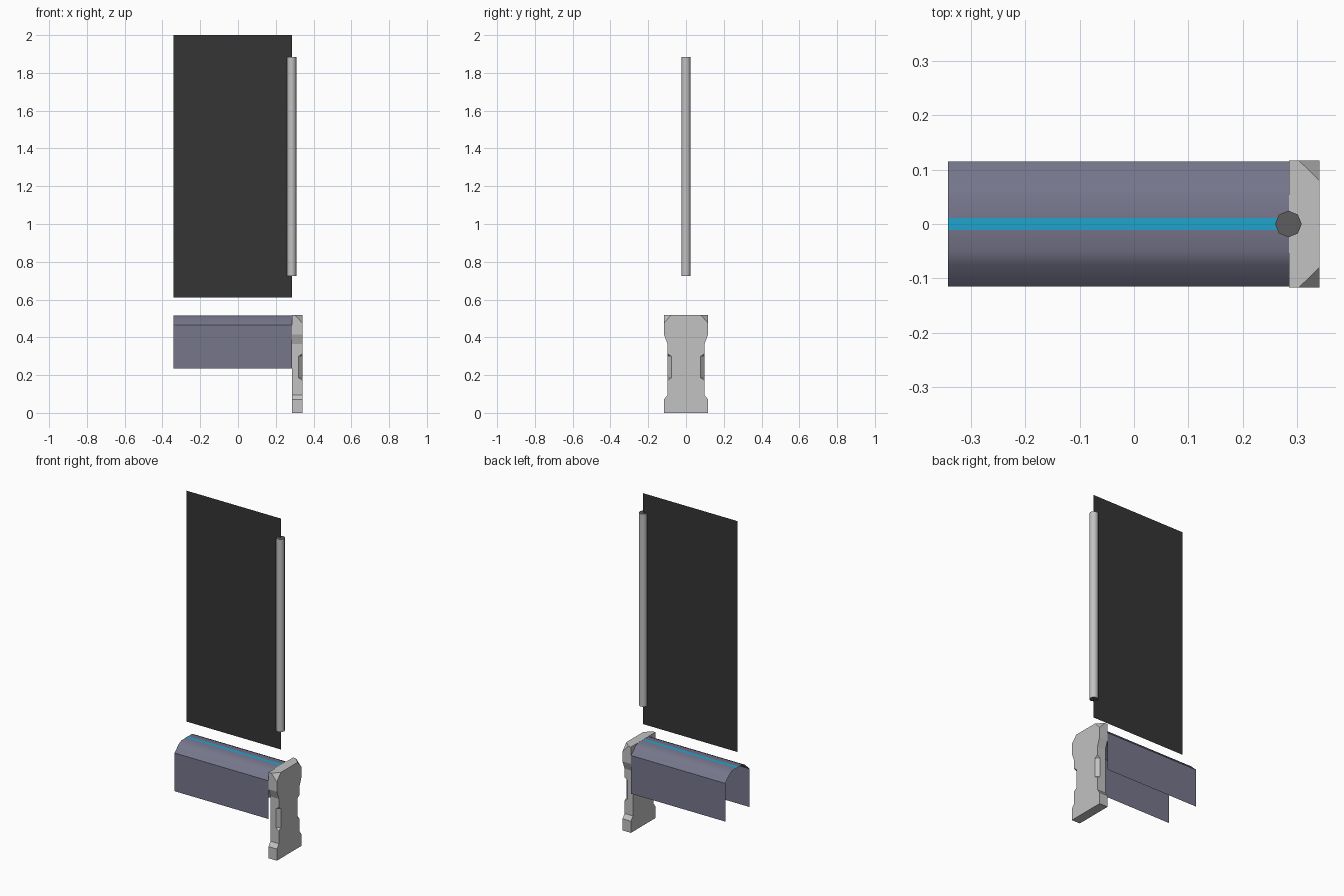
import bpy, bmesh, math
from mathutils import Vector

if "Cube" in bpy.data.objects:
    bpy.data.objects.remove(bpy.data.objects["Cube"])


def material(name, rgb):
    m = bpy.data.materials.new(name)
    m.diffuse_color = (*rgb, 1)
    m.use_nodes = True
    m.node_tree.nodes["Principled BSDF"].inputs["Base Color"].default_value = m.diffuse_color
    return m


light_grey = material("light grey", (0.54, 0.54, 0.54))
dark_grey = material("dark grey", (0.11, 0.11, 0.11))
charcoal = material("charcoal", (0.036, 0.036, 0.036))
slate = material("slate violet", (0.18, 0.18, 0.26))
blue = material("light blue", (0.015, 0.37, 0.62))


def finish(bm, name, *mats):
    mesh = bpy.data.meshes.new(name)
    bm.to_mesh(mesh)
    bm.free()
    obj = bpy.data.objects.new(name, mesh)
    bpy.context.collection.objects.link(obj)
    for m in mats:
        mesh.materials.append(m)
    return obj


def activate(obj):
    bpy.ops.object.select_all(action='DESELECT')
    obj.select_set(True)
    bpy.context.view_layer.objects.active = obj


def sheet(name, profile, x0, x1, mat):
    """Sweep an open (y, z) profile along x as a thin sheet."""
    bm = bmesh.new()
    a = [bm.verts.new((x0, y, z)) for y, z in profile]
    b = [bm.verts.new((x1, y, z)) for y, z in profile]
    for i in range(len(profile) - 1):
        bm.faces.new((a[i], b[i], b[i + 1], a[i + 1]))
    return finish(bm, name, mat)


LEFT, JOIN, RIGHT = -0.342, 0.285, 0.341

# Upright thin panel
sheet("panel", [(0, 0.61), (0, 2.0)], LEFT, JOIN, charcoal)

# Open-ended folded cover with bevelled shoulders
half = [(0.115, 0.235), (0.115, 0.465), (0.075, 0.504), (0.05, 0.516)]
cover = sheet("cover", [(-y, z) for y, z in half] + half[::-1], LEFT, JOIN, slate)
activate(cover)
bpy.ops.object.shade_smooth_by_angle(angle=math.radians(30))

# Blue stripe along the cover top
sheet("stripe", [(-0.011, 0.5175), (0.011, 0.5175)], LEFT, JOIN, blue)

# Eight-sided post with dark ends
bm = bmesh.new()
bmesh.ops.create_cone(bm, cap_ends=True, segments=8, radius1=0.0245, radius2=0.0245, depth=1.16)
bmesh.ops.translate(bm, verts=bm.verts, vec=(0.284, 0, 1.305))
bm.normal_update()
for f in bm.faces:
    f.material_index = 1 if abs(f.normal.z) > 0.5 else 0
post = finish(bm, "post", light_grey, dark_grey)
activate(post)
bpy.ops.object.shade_smooth_by_angle(angle=math.radians(50))

# Waisted end foot
bm = bmesh.new()
side = [(0.117, 0), (0.117, 0.07), (0.098, 0.095), (0.098, 0.365), (0.117, 0.415), (0.117, 0.517)]
outline = side + [(-y, z) for y, z in side[::-1]]
face = bm.faces.new([bm.verts.new((JOIN, y, z)) for y, z in outline])
ext = bmesh.ops.extrude_face_region(bm, geom=[face])
bmesh.ops.translate(bm, vec=(RIGHT - JOIN, 0, 0),
                    verts=[v for v in ext["geom"] if isinstance(v, bmesh.types.BMVert)])
bmesh.ops.recalc_face_normals(bm, faces=bm.faces)
# Slice off the two outer top corners
for s in (-1, 1):
    p = Vector((0.303, 0.117 * s, 0.517))
    q = Vector((RIGHT, 0.08 * s, 0.517))
    r = Vector((RIGHT, 0.117 * s, 0.475))
    n = (q - p).cross(r - p).normalized()
    if n.x < 0:
        n = -n
    cut = bmesh.ops.bisect_plane(bm, geom=bm.verts[:] + bm.edges[:] + bm.faces[:],
                                 plane_co=p, plane_no=n, clear_outer=True)
    edges = [e for e in cut["geom_cut"] if isinstance(e, bmesh.types.BMEdge)]
    bmesh.ops.edgeloop_fill(bm, edges=edges)
bmesh.ops.recalc_face_normals(bm, faces=bm.faces)
foot = finish(bm, "foot", light_grey)

# Tapered notches in the outer vertical edges of the foot
for s in (-1, 1):
    bm = bmesh.new()
    for d, z0, z1 in ((0, 0.185, 0.3), (0.03, 0.145, 0.34)):
        for x, y in ((0.305, 0.114), (0.358, 0.061)):
            for z in (z0, z1):
                bm.verts.new((x + d, (y + d) * s, z))
    bmesh.ops.convex_hull(bm, input=bm.verts[:])
    bmesh.ops.recalc_face_normals(bm, faces=bm.faces)
    cutter = finish(bm, "notch_cutter", light_grey)
    cutter.hide_render = True
    mod = foot.modifiers.new("notch", 'BOOLEAN')
    mod.operation, mod.solver, mod.object = 'DIFFERENCE', 'EXACT', cutter
    activate(foot)
    bpy.ops.object.modifier_apply(modifier=mod.name)
    bpy.data.objects.remove(cutter)
